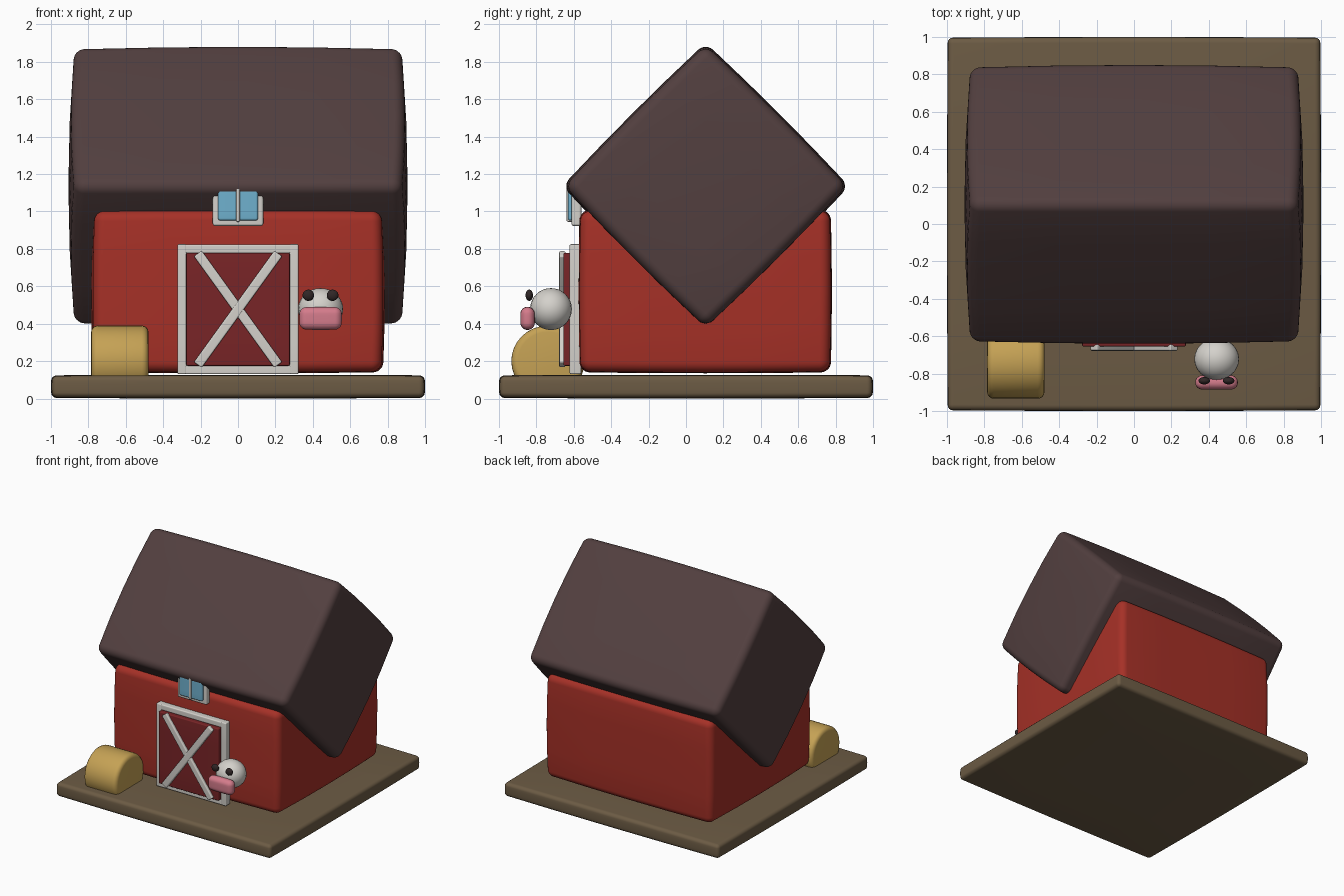
import bpy, bmesh, math
from mathutils import Matrix, Vector

if "Cube" in bpy.data.objects:
    bpy.data.objects.remove(bpy.data.objects["Cube"])


def material(name, r, g, b):
    m = bpy.data.materials.new(name)
    m.diffuse_color = (r, g, b, 1)
    m.use_nodes = True
    m.node_tree.nodes["Principled BSDF"].inputs["Base Color"].default_value = m.diffuse_color
    return m


ROOF = material("roof_brown", 0.085, 0.05, 0.05)
RED = material("barn_red", 0.38, 0.03, 0.02)
DARK_RED = material("door_red", 0.19, 0.018, 0.02)
WHITE = material("trim_white", 0.66, 0.64, 0.60)
EARTH = material("earth_brown", 0.15, 0.105, 0.058)
STRAW = material("straw_yellow", 0.56, 0.36, 0.09)
BLUE = material("glass_blue", 0.16, 0.44, 0.62)
PINK = material("snout_pink", 0.66, 0.20, 0.26)
BLACK = material("eye_black", 0.03, 0.02, 0.02)


def finish(name, bm, mat):
    me = bpy.data.meshes.new(name)
    bmesh.ops.recalc_face_normals(bm, faces=bm.faces)
    bm.to_mesh(me)
    bm.free()
    me.materials.append(mat)
    for p in me.polygons:
        p.use_smooth = True
    ob = bpy.data.objects.new(name, me)
    bpy.context.collection.objects.link(ob)
    return ob


def soft_box(name, lo, hi, r, mat, bulge=(0, 0, 0), rot=None):
    """Box with rounded edges of radius r whose faces swell outwards by bulge."""
    lo, hi = Vector(lo), Vector(hi)
    half, mid = (hi - lo) / 2, (hi + lo) / 2
    n, m = 10, 3                                  # grid steps, rounding steps
    bm = bmesh.new()
    bmesh.ops.create_cube(bm, size=2)
    bmesh.ops.subdivide_edges(bm, edges=bm.edges[:], cuts=n - 1, use_grid_fill=True)
    for v in bm.verts:
        q, p = Vector(), Vector()
        for a in range(3):
            i = round((v.co[a] + 1) * n / 2) - n // 2
            s, k, inner = (1 if i > 0 else -1), abs(i), half[a] - r
            flat = n // 2 - m
            q[a] = s * inner * min(k / flat, 1)
            p[a] = s * r * math.tan(max(k - flat, 0) / m * math.pi / 4)
        c = q + p.normalized() * r
        t = [c[a] / half[a] for a in range(3)]
        for a in range(3):
            c[a] -= t[a] * bulge[a] * (t[a - 1] ** 2 + t[a - 2] ** 2) / 2
        v.co = c
    if rot:
        bm.transform(rot)
    bm.transform(Matrix.Translation(mid))
    return finish(name, bm, mat)


def ball(name, centre, radii, mat):
    bm = bmesh.new()
    bmesh.ops.create_uvsphere(bm, u_segments=24, v_segments=16, radius=1)
    bm.transform(Matrix.Translation(centre) @ Matrix.Diagonal((*radii, 1)))
    return finish(name, bm, mat)


# Ground slab, walls and the diamond-section roof
soft_box("ground", (-1, -1, 0), (1, 1, 0.127), 0.028, EARTH, (0.008, 0.008, 0.006))
soft_box("walls", (-0.785, -0.575, 0.135), (0.785, 0.78, 1.012), 0.055, RED, (0.02, 0.012, 0.01))
soft_box("roof", (-0.907, 0.105 - 0.552, 1.135 - 0.552), (0.907, 0.105 + 0.552, 1.135 + 0.552),
         0.055, ROOF, (0.035, 0.02, 0.02), Matrix.Rotation(math.pi / 4, 4, 'X'))

# Door: frame, panel and crossed braces
for side in (-1, 1):
    x = side * 0.299
    soft_box("door_post", (x - 0.024, -0.622, 0.13), (x + 0.024, -0.56, 0.825), 0.008, WHITE)
for z in (0.13, 0.777):
    soft_box("door_rail", (-0.32, -0.621, z), (0.32, -0.56, z + 0.047), 0.008, WHITE)
soft_box("door_panel", (-0.277, -0.655, 0.175), (0.277, -0.56, 0.779), 0.008, DARK_RED)
for side in (-1, 1):
    soft_box("door_brace", (-0.026, -0.677 - side * 0.001, 0.11), (0.026, -0.645, 0.845),
             0.008, WHITE, rot=Matrix.Rotation(side * 0.625, 4, 'Y'))

# Window under the eave
soft_box("window_frame", (-0.135, -0.612, 0.923), (0.135, -0.56, 1.14), 0.012, WHITE)
soft_box("window_pane", (-0.107, -0.632, 0.952), (0.107, -0.6, 1.14), 0.012, BLUE)
soft_box("window_bar", (-0.01, -0.638, 0.945), (0.01, -0.6, 1.14), 0.006, WHITE)

# Round straw bale lying along x, sunk into the ground
bm = bmesh.new()
bmesh.ops.create_cone(bm, cap_ends=True, segments=32, radius1=0.196, radius2=0.196, depth=0.306)
rims = [e for e in bm.edges if abs(e.verts[0].co.z - e.verts[1].co.z) < 1e-4]
bmesh.ops.bevel(bm, geom=rims, offset=0.035, segments=4, profile=0.5, affect='EDGES')
bm.transform(Matrix.Translation((-0.632, -0.738, 0.2)) @ Matrix.Rotation(math.pi / 2, 4, 'Y')
             @ Matrix.Diagonal((0.97, 1, 1, 1)))
finish("straw_bale", bm, STRAW)

# Animal head
ball("head", (0.442, -0.722, 0.478), (0.12, 0.112, 0.112), WHITE)
soft_box("snout", (0.328, -0.886, 0.367), (0.555, -0.808, 0.49), 0.034, PINK, (0.006, 0.004, 0.006))
for side in (-1, 1):
    ball("eye", (0.441 + side * 0.065, -0.838, 0.552), (0.031, 0.02, 0.03), BLACK)
